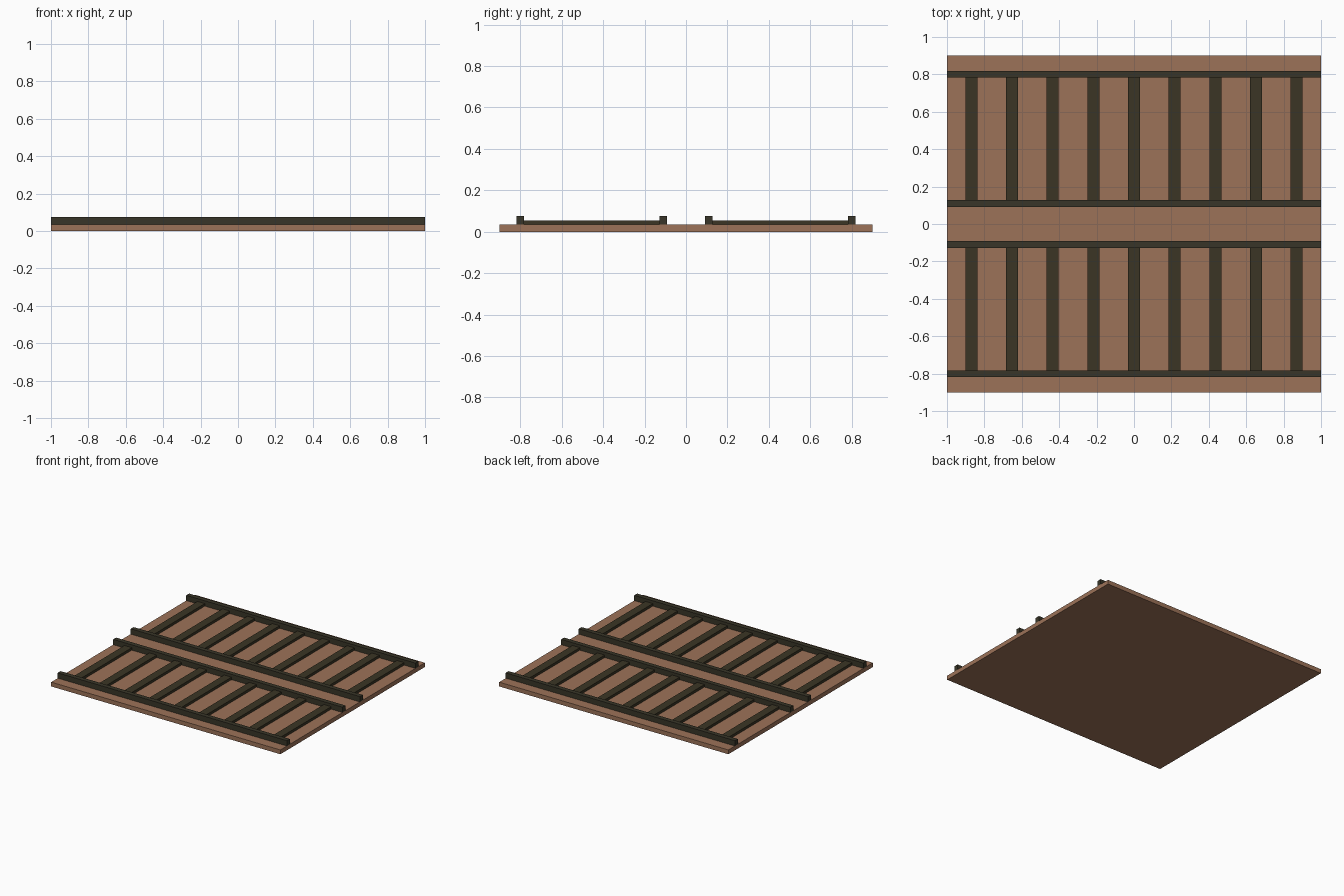
import bpy

if "Cube" in bpy.data.objects:
    bpy.data.objects.remove(bpy.data.objects["Cube"])


def material(name, rgb):
    m = bpy.data.materials.new(name)
    m.diffuse_color = (*rgb, 1)
    m.use_nodes = True
    m.node_tree.nodes["Principled BSDF"].inputs["Base Color"].default_value = m.diffuse_color
    return m


BROWN = material("brown ground", (0.335, 0.17, 0.098))
RAIL = material("dark rail", (0.040, 0.036, 0.021))
SLEEPER = material("dark sleeper", (0.044, 0.036, 0.018))


def box(name, x0, x1, y0, y1, z0, z1, mat):
    bpy.ops.mesh.primitive_cube_add(
        size=1, location=((x0 + x1) / 2, (y0 + y1) / 2, (z0 + z1) / 2))
    o = bpy.context.object
    o.name = name
    o.scale = (x1 - x0, y1 - y0, z1 - z0)
    bpy.ops.object.transform_apply(location=False, rotation=False, scale=True)
    o.data.materials.append(mat)


BASE_TOP, SLEEPER_TOP, RAIL_TOP = 0.034, 0.054, 0.076
INNER, OUTER, HALF = 0.109, 0.801, 0.018

# ground slab
box("ground_slab", -1, 1, -0.9, 0.9, 0, BASE_TOP, BROWN)

for side in (-1, 1):
    # pair of rails for each track
    for c in (INNER, OUTER):
        box("rail", -1, 1, side * c - HALF, side * c + HALF, BASE_TOP, RAIL_TOP, RAIL)
    # nine sleepers fitted between the rails
    y0, y1 = sorted((side * (INNER + HALF), side * (OUTER - HALF)))
    for i in range(-4, 5):
        x = i * 0.2175
        box("sleeper", x - 0.032, x + 0.032, y0, y1, BASE_TOP, SLEEPER_TOP, SLEEPER)
